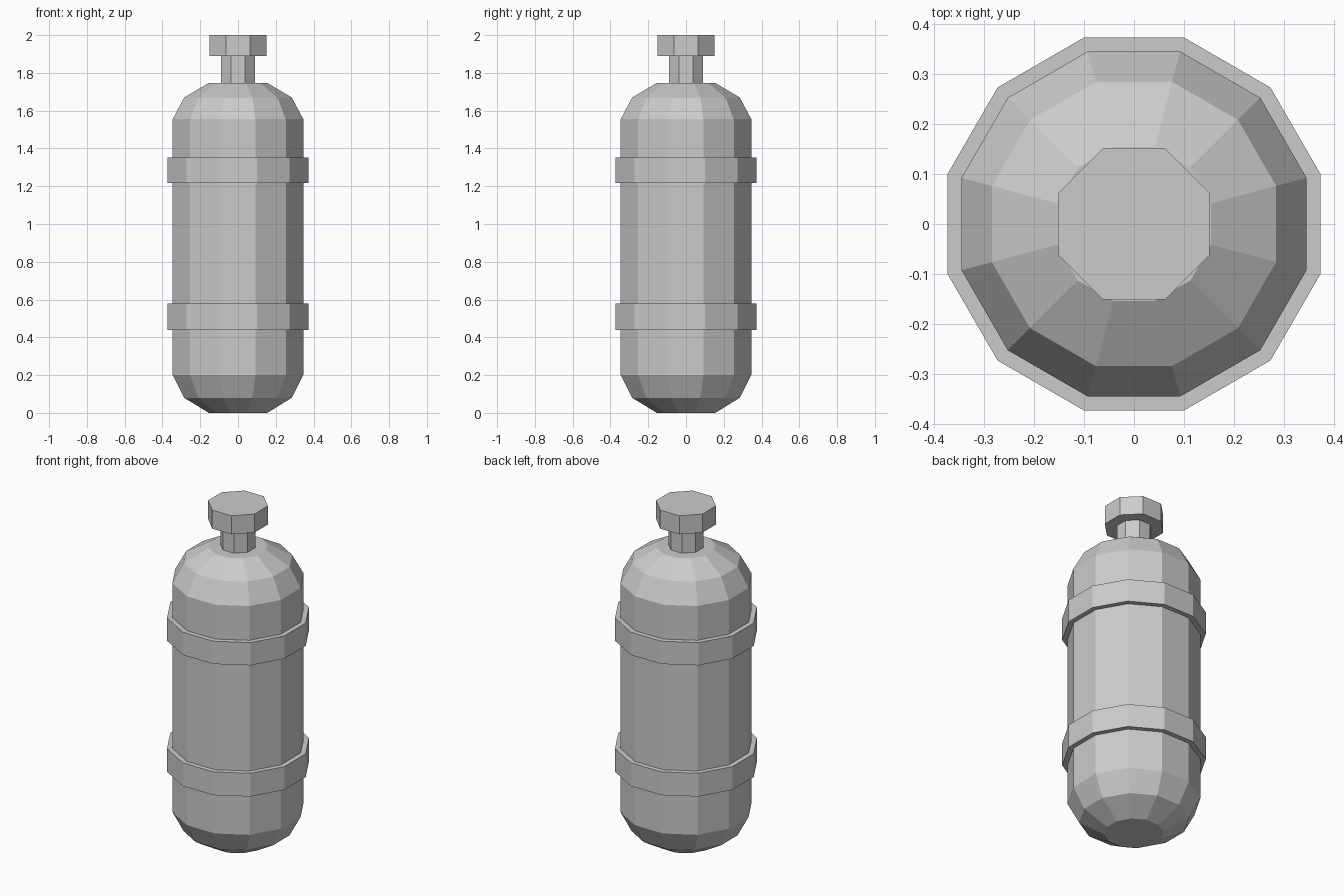
import bpy
import bmesh
from math import cos, sin, pi

if "Cube" in bpy.data.objects:
    bpy.data.objects.remove(bpy.data.objects["Cube"])


def lathe(name, sides, profile):
    """Capped, flat-shaded solid from (radius, z) rings, with flats facing the axes."""
    bm = bmesh.new()
    rings = []
    for r, z in profile:
        angles = [2 * pi * (i + 0.5) / sides for i in range(sides)]
        rings.append([bm.verts.new((r * cos(a), r * sin(a), z)) for a in angles])
    for low, high in zip(rings, rings[1:]):
        for i in range(sides):
            j = (i + 1) % sides
            bm.faces.new((low[i], low[j], high[j], high[i]))
    bm.faces.new(rings[0][::-1])
    bm.faces.new(rings[-1])
    mesh = bpy.data.meshes.new(name)
    bm.to_mesh(mesh)
    bm.free()
    obj = bpy.data.objects.new(name, mesh)
    bpy.context.collection.objects.link(obj)
    return obj


# Tank body with faceted domes at both ends
lathe("tank_body", 12, [(0.16, 0), (0.295, 0.08), (0.358, 0.2),
                        (0.358, 1.555), (0.295, 1.67), (0.16, 1.747)])

# Two raised straps around the body
for name, z0, z1 in (("lower_band", 0.44, 0.578), ("upper_band", 1.217, 1.352)):
    lathe(name, 12, [(0.387, z0), (0.387, z1)])

# Valve neck and knob
lathe("valve_neck", 8, [(0.096, 1.73), (0.096, 1.89)])
lathe("valve_knob", 8, [(0.164, 1.89), (0.164, 2.0)])
